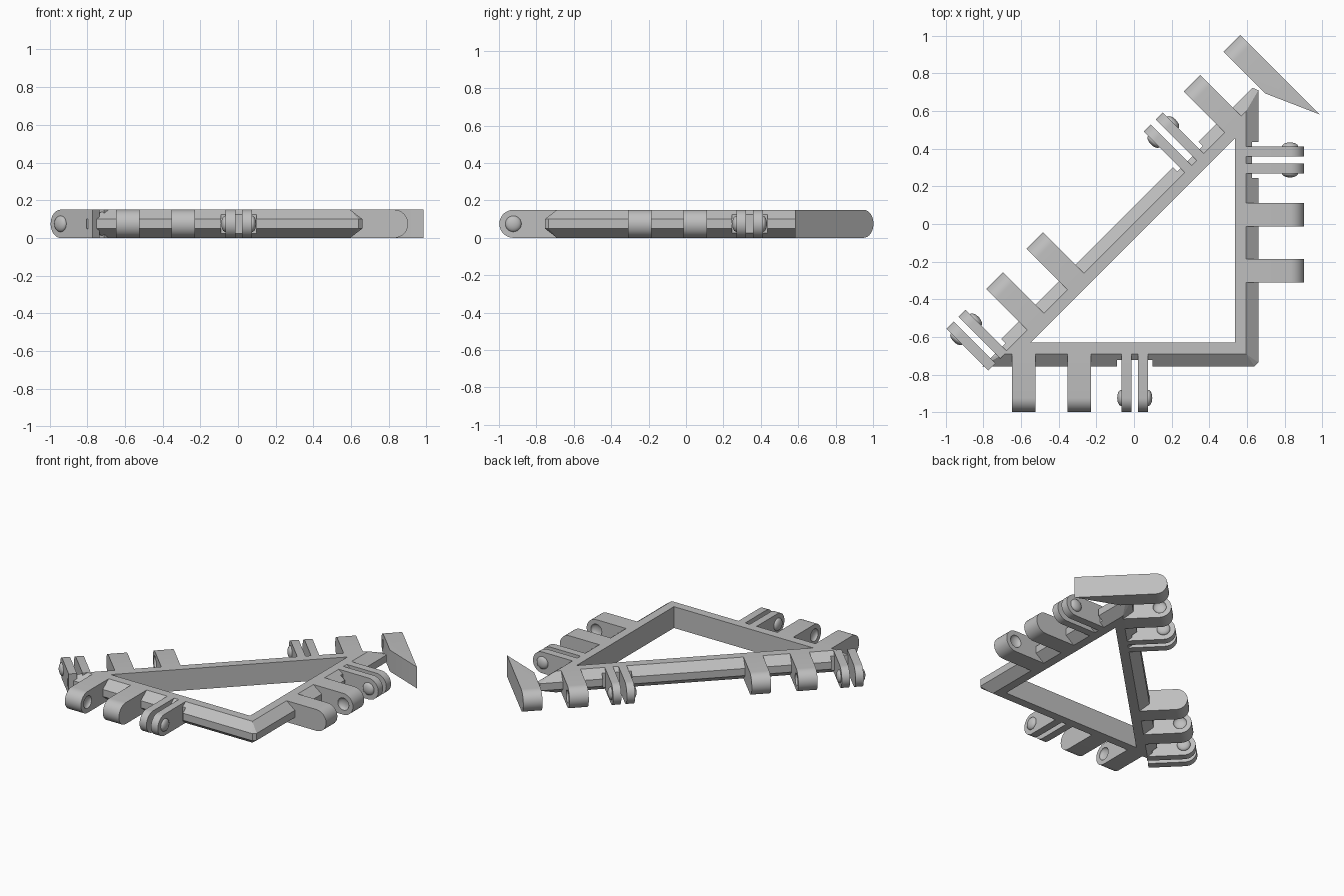
import bpy, bmesh
from math import sin, cos, pi, sqrt
from mathutils import Vector, Matrix

cube = bpy.data.objects.get("Cube")
if cube:
    bpy.data.objects.remove(cube, do_unlink=True)

H = 0.15          # thickness of the whole part
MID = H / 2
FLAT = 0.06       # width of the flat top of each bar
BAR = 0.125       # full width of each bar
REACH = 0.368     # how far the hinge arms reach from the inner edge
R2 = sqrt(0.5)

grey = bpy.data.materials.new("plain_grey")
grey.use_nodes = True
grey.diffuse_color = (0.52, 0.52, 0.52, 1)
grey.node_tree.nodes["Principled BSDF"].inputs["Base Color"].default_value = grey.diffuse_color

# Each side of the triangle: point on inner edge, direction along, direction outward
SIDES = {
    "front": (Vector((0, -0.63, 0)), Vector((1, 0, 0)), Vector((0, -1, 0))),
    "left": (Vector((0.535, 0, 0)), Vector((0, 1, 0)), Vector((1, 0, 0))),
    "diagonal": (Vector((0.041, -0.041, 0)), Vector((R2, R2, 0)), Vector((-R2, R2, 0))),
}


def place(side, u, d, z):
    origin, along, out = SIDES[side]
    return origin + along * u + out * d + Vector((0, 0, z))


def finish(bm, name):
    bmesh.ops.recalc_face_normals(bm, faces=bm.faces)
    mesh = bpy.data.meshes.new(name)
    bm.to_mesh(mesh)
    bm.free()
    mesh.materials.append(grey)
    ob = bpy.data.objects.new(name, mesh)
    bpy.context.collection.objects.link(ob)
    return ob


def activate(ob):
    bpy.ops.object.select_all(action='DESELECT')
    ob.select_set(True)
    bpy.context.view_layer.objects.active = ob


def smooth(ob):
    activate(ob)
    bpy.ops.object.shade_smooth_by_angle(angle=0.6)


def cut(ob, cutter):
    mod = ob.modifiers.new("cut", 'BOOLEAN')
    mod.operation, mod.solver, mod.object = 'DIFFERENCE', 'EXACT', cutter
    activate(ob)
    bpy.ops.object.modifier_apply(modifier=mod.name)
    bpy.data.objects.remove(cutter, do_unlink=True)


def loft(bm, loops, closed):
    n = len(loops[0])
    for a, b in zip(loops, loops[1:] + (loops[:1] if closed else [])):
        for i in range(n):
            j = (i + 1) % n
            bm.faces.new((a[i], a[j], b[j], b[i]))


def add_dome(bm, side, u):
    # Flattened ball used for both the hinge knobs and their sockets
    origin, along, out = SIDES[side]
    mat = Matrix((along * 0.022, out * 0.043, Vector((0, 0, 0.043)))).transposed().to_4x4()
    mat.translation = place(side, u, REACH - MID, MID)
    bmesh.ops.create_uvsphere(bm, u_segments=24, v_segments=12, radius=1, matrix=mat)


def arm(name, side, u0, u1, start0=FLAT - 0.005, start1=FLAT - 0.005, knob=None, socket=None):
    # Bar with a half-round end, running outward from the frame
    bm = bmesh.new()
    loops = []
    for u, start in ((u0, start0), (u1, start1)):
        arc = [(REACH - MID + MID * cos(a), MID + MID * sin(a))
               for a in (pi * (i / 16 - 0.5) for i in range(17))]
        profile = [(start, 0)] + arc + [(start, H)]
        loops.append([bm.verts.new(place(side, u, d, z)) for d, z in profile])
    loft(bm, loops, False)
    for loop in loops:
        bm.faces.new(loop)
    if knob is not None:
        add_dome(bm, side, knob)
    ob = finish(bm, name)
    if socket is not None:
        bm = bmesh.new()
        add_dome(bm, side, socket)
        cut(ob, finish(bm, "socket_cutter"))
    smooth(ob)


# Triangular frame: mitred bars with chamfered outer edges and clipped tips
def ring(bm, d, z):
    x, y, k = 0.535 + d, -0.63 - d, -0.082 + d / R2
    corners = [Vector((x, y, z)), Vector((x, x + k, z)), Vector((y - k, y, z))]
    verts = []
    for i, p in enumerate(corners):
        clip = (0.02, 0.045, 0.045)[i] if d == BAR else 0
        for q in (corners[i - 1], corners[(i + 1) % 3]):
            verts.append(bm.verts.new(p + (q - p).normalized() * clip))
    return verts


bm = bmesh.new()
section = [(0, 0), (0, H), (FLAT, H), (BAR, 0.1), (BAR, 0.05), (FLAT, 0)]
loft(bm, [ring(bm, d, z) for d, z in section], True)
bmesh.ops.remove_doubles(bm, verts=bm.verts, dist=0.0001)
frame = finish(bm, "triangle_frame")


# Forked hinge: two thin plates with outward knobs, and a clearance notch in the frame
def fork(side, u):
    bm = bmesh.new()
    loops = [[bm.verts.new(place(side, u + a, d, z))
              for a, d in ((-0.095, 0.092), (0.095, 0.092), (0.095, 0.2), (-0.095, 0.2))]
             for z in (-0.1, 0.3)]
    loft(bm, loops, False)
    for loop in loops:
        bm.faces.new(loop)
    cut(frame, finish(bm, "notch_cutter"))
    for s in (-1, 1):
        a, b = u + s * 0.018, u + s * 0.071
        arm(side + "_fork_plate", side, a, b, knob=b)


# Thick arm with a socket on the side given by face
def socket_arm(side, u, face, far=FLAT - 0.005):
    w = 0.0625
    arm(side + "_socket_arm", side, u - w, u + w, start1=far, socket=u + face * w)


for side, u in (("front", 0.004), ("left", 0.34), ("diagonal", -1.025), ("diagonal", 0.455)):
    fork(side, u)

for side, u, face in (("front", -0.586, 1), ("front", -0.29, -1),
                      ("left", -0.248, 1), ("left", 0.05, -1),
                      ("diagonal", -0.735, 1), ("diagonal", -0.434, -1),
                      ("diagonal", 0.746, 1)):
    socket_arm(side, u, face)

# Detached end arm with a long slanted inner face
socket_arm("diagonal", 1.045, -1, far=-0.227)
